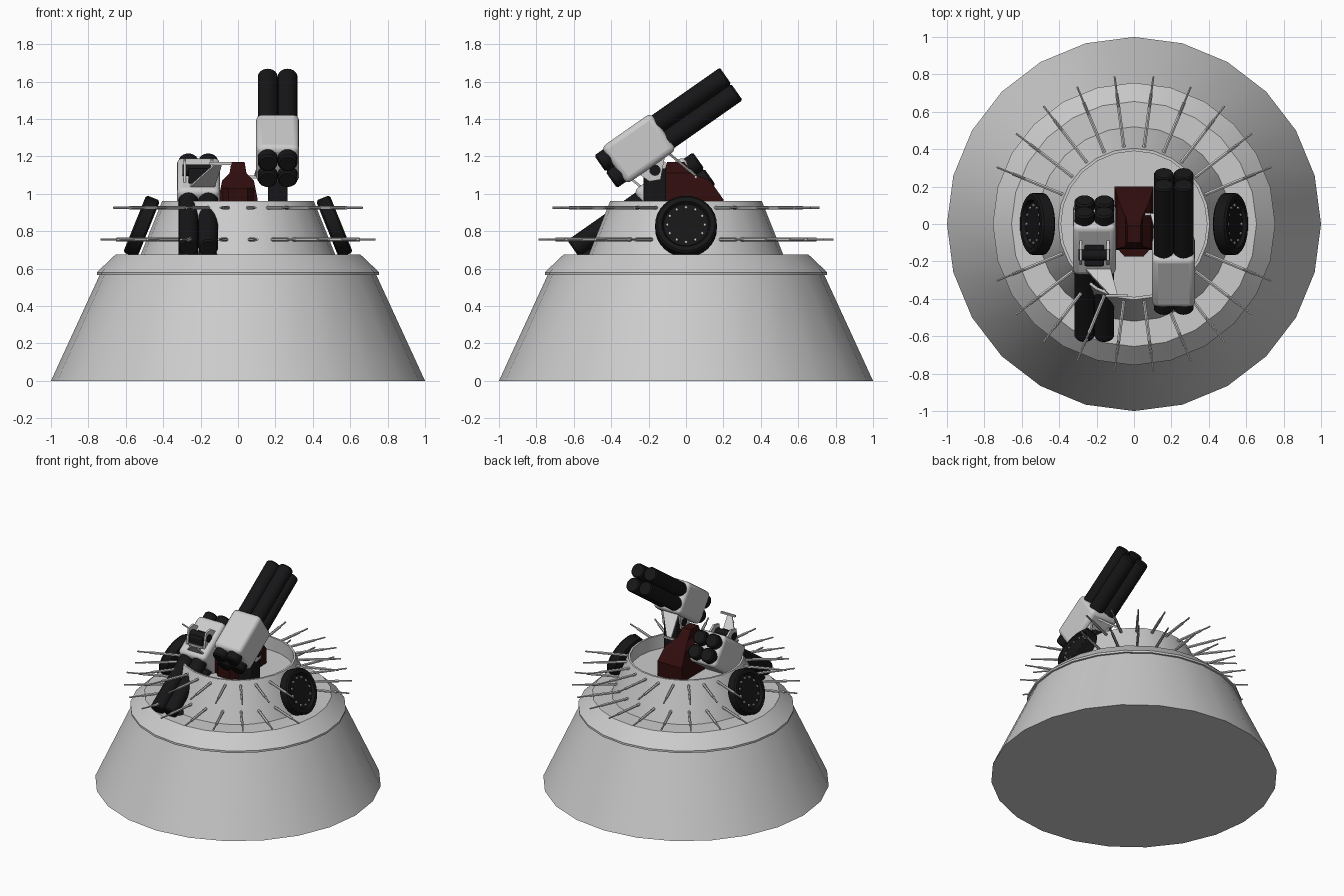
import bpy, bmesh, math
from mathutils import Matrix, Vector

if "Cube" in bpy.data.objects:
    bpy.data.objects.remove(bpy.data.objects["Cube"])

T, R = Matrix.Translation, Matrix.Rotation
I = Matrix.Identity(4)

def mat(name, c):
    m = bpy.data.materials.new(name)
    m.diffuse_color = (*c, 1)
    m.use_nodes = True
    m.node_tree.nodes["Principled BSDF"].inputs["Base Color"].default_value = m.diffuse_color
    return m

BLACK = mat("black", (0.008, 0.008, 0.009))
RED = mat("dark_red", (0.03, 0.004, 0.004))

def finish(name, bm, m=I, material=None, bevel=0, segs=3):
    bmesh.ops.transform(bm, matrix=m, verts=bm.verts)
    bmesh.ops.recalc_face_normals(bm, faces=bm.faces)
    me = bpy.data.meshes.new(name)
    bm.to_mesh(me)
    bm.free()
    ob = bpy.data.objects.new(name, me)
    bpy.context.collection.objects.link(ob)
    if material:
        me.materials.append(material)
    if bevel:
        b = ob.modifiers.new("bevel", 'BEVEL')
        b.width, b.segments = bevel, segs
    bpy.ops.object.select_all(action='DESELECT')
    bpy.context.view_layer.objects.active = ob
    ob.select_set(True)
    bpy.ops.object.shade_smooth_by_angle(angle=math.radians(32))
    return ob

def loft(name, rings, m=I, material=None):
    """Skin equal-length rings of points and cap both ends."""
    bm = bmesh.new()
    vs = [[bm.verts.new(p) for p in r] for r in rings]
    n = len(vs[0])
    for a, b in zip(vs, vs[1:]):
        for i in range(n):
            j = (i + 1) % n
            bm.faces.new((a[i], a[j], b[j], b[i]))
    bm.faces.new(vs[0][::-1])
    bm.faces.new(vs[-1])
    return finish(name, bm, m, material)

def lathe(name, profile, n, m=I, material=None):
    return loft(name, [[(r * math.cos(2 * math.pi * i / n), r * math.sin(2 * math.pi * i / n), z)
                        for i in range(n)] for r, z in profile], m, material)

def box(name, size, m=I, material=None, bevel=0):
    bm = bmesh.new()
    bmesh.ops.create_cube(bm, size=1, matrix=Matrix.Diagonal((*size, 1)))
    return finish(name, bm, m, material, bevel)

def prism(name, pts, off, m=I, material=None):
    return loft(name, [pts, [Vector(p) + Vector(off) for p in pts]], m, material)

# Conical base with collar, upper turret cone and recessed well
lathe("turret_base", [(1, 0), (.74, .565), (.755, .565), (.755, .58), (.655, .675), (.52, .675),
                      (.405, .962), (.39, .962), (.39, .86)], 24)

# Two rows of radial spikes, leaving gaps for the side drums
for row, (z, r0, r1) in enumerate([(.755, .47, .795), (.925, .40, .72)]):
    for k in range(24):
        if k in (0, 11, 12, 23):
            continue
        rm = r0 + .72 * (r1 - r0)
        m = R(math.radians(7.5 + 15 * k), 4, 'Z') @ T((0, 0, z)) @ R(math.pi / 2, 4, 'Y')
        lathe(f"spike_{row}_{k}", [(.010, r0), (.010, rm), (.006, rm), (.006, r1)], 6, m)

# Side drums lying against the turret cone, with a circle of bolts
for s, side in ((1, "right"), (-1, "left")):
    m = T((.515 * s, 0, .825)) @ R(s * math.radians(68), 4, 'Y')
    lathe("side_drum_" + side, [(.15, -.04), (.165, -.03), (.165, .03), (.155, .04), (.13, .04),
                                (.12, .022), (.02, .022)], 32, m, BLACK)
    for i in range(12):
        a = i * math.pi / 6
        lathe(f"drum_bolt_{side}_{i}", [(.008, .015), (.008, .03)], 6,
              m @ T((.1 * math.cos(a), .1 * math.sin(a), 0)))

# Central red housing, stepped towards a tall ridge
loft("central_housing", [[(-w, f, z), (w, f, z), (w, b, z), (-w, b, z)] for z, w, f, b in
     [(.85, .105, -.14, .2), (.97, .105, -.14, .2), (1.07, .085, -.13, .13),
      (1.11, .045, -.12, .04), (1.17, .035, -.1, -.01)]], material=RED)
prism("housing_nose", [(-.09, -.13, .86), (.09, -.13, .86), (.05, -.175, .86), (-.05, -.175, .86)],
      (0, 0, .17), material=RED)

# Twin launchers: the left one is the right one mirrored and pitched half a turn on its pivot
for s, side in ((1, "right"), (-1, "left")):
    m = T((.212 * s, -.166, 1.126))
    if s < 0:
        m = m @ R(math.pi, 4, 'X') @ Matrix.Diagonal((-1, 1, 1, 1))
    g = m @ T((0, .072, .2265)) @ R(math.radians(35), 4, 'X')

    # Body and four barrels
    box("launcher_body_" + side, (.23, .325, .24), g @ T((0, -.193, 0)), bevel=.03)
    for i in (-1, 1):
        for j in (-1, 1):
            lathe(f"barrel_{side}_{i}_{j}", [(.044, -.41), (.053, -.40), (.053, .40), (.046, .41)], 20,
                  g @ T((i * .053, 0, j * .053)) @ R(-math.pi / 2, 4, 'X'), BLACK)

    # Pedestal and pivot pin
    box("pedestal_" + side, (.105, .12, .28), T((.212 * s, -.166, .995)), BLACK, .008)
    lathe("pivot_pin_" + side, [(.03, -.085), (.03, .085)], 16, m @ R(math.pi / 2, 4, 'Y'), BLACK)

    # Cradle cheeks, feed plate and inward rod
    for x in (-.08, .065):
        prism(f"cradle_cheek_{side}_{x}", [(x, .06, .11), (x, -.1, -.01), (x, -.03, -.06),
                                           (x, .03, -.05)], (.015, 0, 0), m)
    prism("feed_plate_" + side, [(-.085, .064, .09), (.055, .064, .09), (-.085, .214, -.034),
                                 (-.125, .214, -.034)], (0, .008, .01), m)
    box("inward_rod_" + side, (.12, .014, .014), m @ T((-.12, .218, -.036)))
